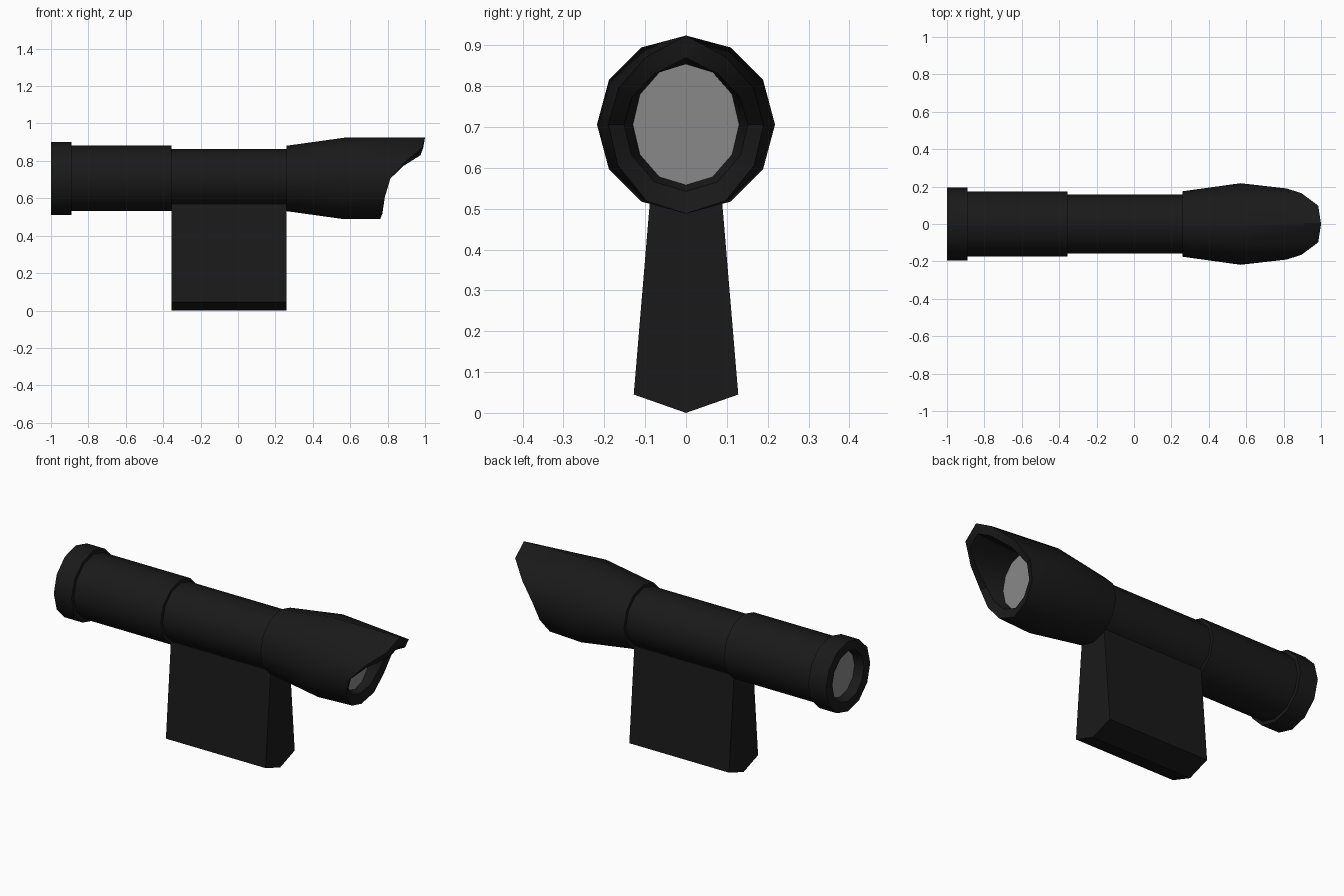
import bpy, bmesh, math

if "Cube" in bpy.data.objects:
    bpy.data.objects.remove(bpy.data.objects["Cube"])

AXIS_Z = 0.706
N = 12


def material(name, v):
    m = bpy.data.materials.new(name)
    m.diffuse_color = (v, v, v, 1)
    m.use_nodes = True
    m.node_tree.nodes["Principled BSDF"].inputs["Base Color"].default_value = m.diffuse_color
    return m


BLACK = material("black_metal", 0.01)
GLASS = material("lens_grey", 0.25)


def ring(x, ry, rz=None):
    rz = ry if rz is None else rz
    return [(x, ry * math.sin(2 * math.pi * i / N),
             AXIS_Z + rz * math.cos(2 * math.pi * i / N)) for i in range(N)]


def finish(name, bm, mat, smooth=True):
    me = bpy.data.meshes.new(name)
    bm.to_mesh(me)
    bm.free()
    ob = bpy.data.objects.new(name, me)
    bpy.context.collection.objects.link(ob)
    me.materials.append(mat)
    if smooth:
        bpy.ops.object.select_all(action='DESELECT')
        ob.select_set(True)
        bpy.context.view_layer.objects.active = ob
        bpy.ops.object.shade_smooth_by_angle(angle=math.radians(35))
    return ob


def loft(name, rings, mat=BLACK):
    # skin of quads over rings ordered along the outside towards +x
    bm = bmesh.new()
    vs = [[bm.verts.new(p) for p in r] for r in rings]
    for a, b in zip(vs, vs[1:]):
        for i in range(N):
            j = (i + 1) % N
            bm.faces.new((a[i], a[j], b[j], b[i]))
    # outward test on a wall: the order above must face away from the axis
    bm.normal_update()
    wall = max(bm.faces, key=lambda f: f.calc_center_median().z)
    if wall.normal.z < 0:
        bmesh.ops.reverse_faces(bm, faces=bm.faces[:])
    return finish(name, bm, mat)


def lens(name, pts, direction):
    bm = bmesh.new()
    f = bm.faces.new([bm.verts.new(p) for p in pts])
    f.normal_update()
    if f.normal.x * direction < 0:
        f.normal_flip()
    finish(name, bm, GLASS, False)


# eyepiece with recessed opening
loft("eyepiece", [ring(-0.95, 0.128), ring(-1, 0.14), ring(-1, 0.195),
                  ring(-0.89, 0.195), ring(-0.89, 0.175)])
lens("rear_lens", ring(-0.95, 0.128), -1)

# stepped tube
loft("rear_tube", [ring(-0.89, 0.175), ring(-0.355, 0.175), ring(-0.355, 0.157)])
loft("middle_tube", [ring(-0.355, 0.157), ring(0.26, 0.157)])

# flared front hood with a slanted, curved mouth
half = [(1.0, 0, 0.218), (0.985, 0.098, 0.165), (0.895, 0.165, 0.09),
        (0.815, 0.19, 0), (0.785, 0.167, -0.1), (0.772, 0.097, -0.187),
        (0.76, 0, -0.218)]
mouth = half + [(x, -y, z) for x, y, z in half[-2:0:-1]]
outer = [(x, y, AXIS_Z + z) for x, y, z in mouth]
inner = [(x - 0.01, y * 0.8, AXIS_Z + z * 0.75) for x, y, z in mouth]
loft("front_hood", [ring(0.26, 0.157), ring(0.26, 0.175), ring(0.57, 0.218),
                    outer, inner, ring(0.72, 0.13, 0.148)])
lens("front_lens", ring(0.72, 0.13, 0.148), 1)

# tapered mount with a shallow V underside
right = [(0, 0), (0.128, 0.045), (0.084, 0.57)]
profile = right + [(-y, z) for y, z in right[:0:-1]]
bm = bmesh.new()
base = bm.faces.new([bm.verts.new((-0.355, y, z)) for y, z in profile])
ext = bmesh.ops.extrude_face_region(bm, geom=[base], use_keep_orig=True)
moved = [g for g in ext["geom"] if isinstance(g, bmesh.types.BMVert)]
bmesh.ops.translate(bm, verts=moved, vec=(0.615, 0, 0))
bmesh.ops.recalc_face_normals(bm, faces=bm.faces[:])
finish("mount", bm, BLACK, False)
